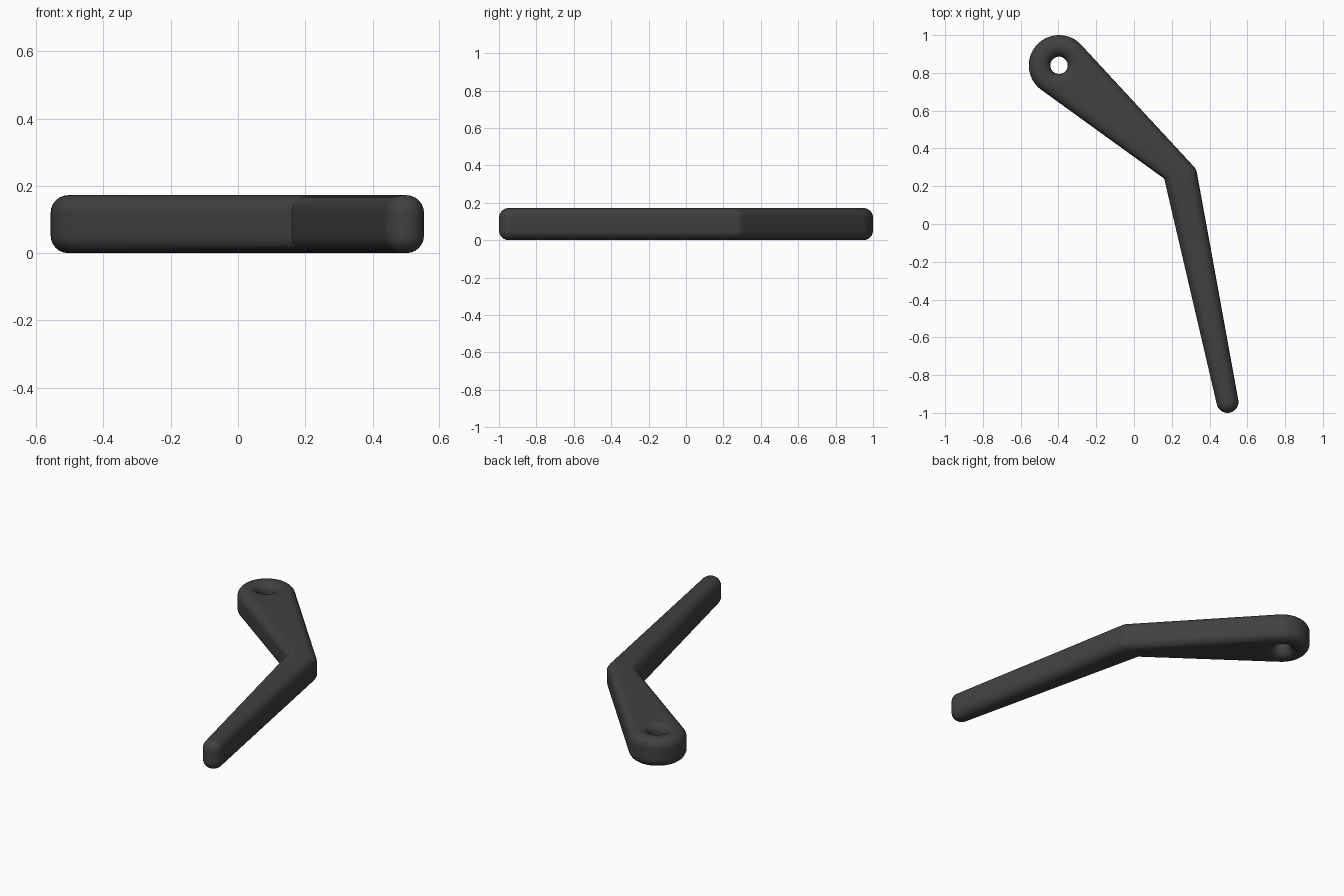
import bpy, bmesh
from math import sin, cos, pi, radians
from mathutils import Vector

cube = bpy.data.objects.get("Cube")
if cube:
    bpy.data.objects.remove(cube, do_unlink=True)

HEIGHT, FILLET, STEPS = 0.172, 0.052, 6
HEAD, HEAD_R, HOLE_R = (-0.397, 0.84), 0.16, 0.046
TIP, TIP_R = (0.495, -0.942), 0.058


def arc(centre, r, start, end, n):
    """Points on a circular arc, angles in degrees."""
    angles = [radians(start + (end - start) * i / n) for i in range(n + 1)]
    return [Vector((centre[0] + r * cos(a), centre[1] + r * sin(a))) for a in angles]


def inset(points, d):
    """Mitred inward offset of a counter-clockwise outline."""
    result = []
    for i, p in enumerate(points):
        e1 = (p - points[i - 1]).normalized()
        e2 = (points[(i + 1) % len(points)] - p).normalized()
        n1, n2 = Vector((-e1.y, e1.x)), Vector((-e2.y, e2.x))
        result.append(p + (n1 + n2) * (d / (1 + n1.dot(n2))))
    return result


# Outline: rounded head, inner elbow corner, rounded tip, softened outer elbow
outline = arc(HEAD, HEAD_R, 42, 234, 32)
outline.append(Vector((0.16, 0.24)))
outline += arc(TIP, TIP_R, 193, 370, 20)
outline += [Vector((0.333, 0.272)), Vector((0.328, 0.29)), Vector((0.315, 0.306))]

# Fillet levels from bottom to top as (inset, height)
quarter = [i * pi / 2 / STEPS for i in range(STEPS + 1)]
lower = [(FILLET * (1 - sin(a)), FILLET * (1 - cos(a))) for a in quarter]
levels = lower + [(d, HEIGHT - z) for d, z in reversed(lower)]

bm = bmesh.new()


def wall(rings):
    """Bridge rings of equal length and return the bottom and top loops."""
    rows = [[bm.verts.new((p.x, p.y, z)) for p in ring] for ring, z in rings]
    for a, b in zip(rows, rows[1:]):
        for i in range(len(a)):
            j = (i + 1) % len(a)
            bm.faces.new((a[i], a[j], b[j], b[i]))
    return rows[0], rows[-1]


# Outer wall and the flared pivot hole
outer = wall([(inset(outline, d), z) for d, z in levels])
hole = wall([(arc(HEAD, HOLE_R + d, 0, 360, 40)[:-1], z) for d, z in levels])

# Flat bottom and top around the hole
for o, h in zip(outer, hole):
    edges = [bm.edges.get((loop[i - 1], loop[i])) for loop in (o, h) for i in range(len(loop))]
    bmesh.ops.triangle_fill(bm, use_beauty=True, use_dissolve=False, edges=edges)
bmesh.ops.recalc_face_normals(bm, faces=bm.faces)

mesh = bpy.data.meshes.new("lever_arm")
bm.to_mesh(mesh)
bm.free()
lever = bpy.data.objects.new("lever_arm", mesh)
bpy.context.collection.objects.link(lever)

# Dark grey finish
grey = bpy.data.materials.new("dark_grey")
grey.use_nodes = True
colour = (0.052, 0.052, 0.052, 1)
grey.diffuse_color = colour
grey.node_tree.nodes["Principled BSDF"].inputs["Base Color"].default_value = colour
mesh.materials.append(grey)

# Smooth fillets, crisp elbow
bpy.ops.object.select_all(action="DESELECT")
lever.select_set(True)
bpy.context.view_layer.objects.active = lever
bpy.ops.object.shade_smooth_by_angle(angle=radians(30))
weighted = lever.modifiers.new("weighted_normals", "WEIGHTED_NORMAL")
weighted.keep_sharp = True
